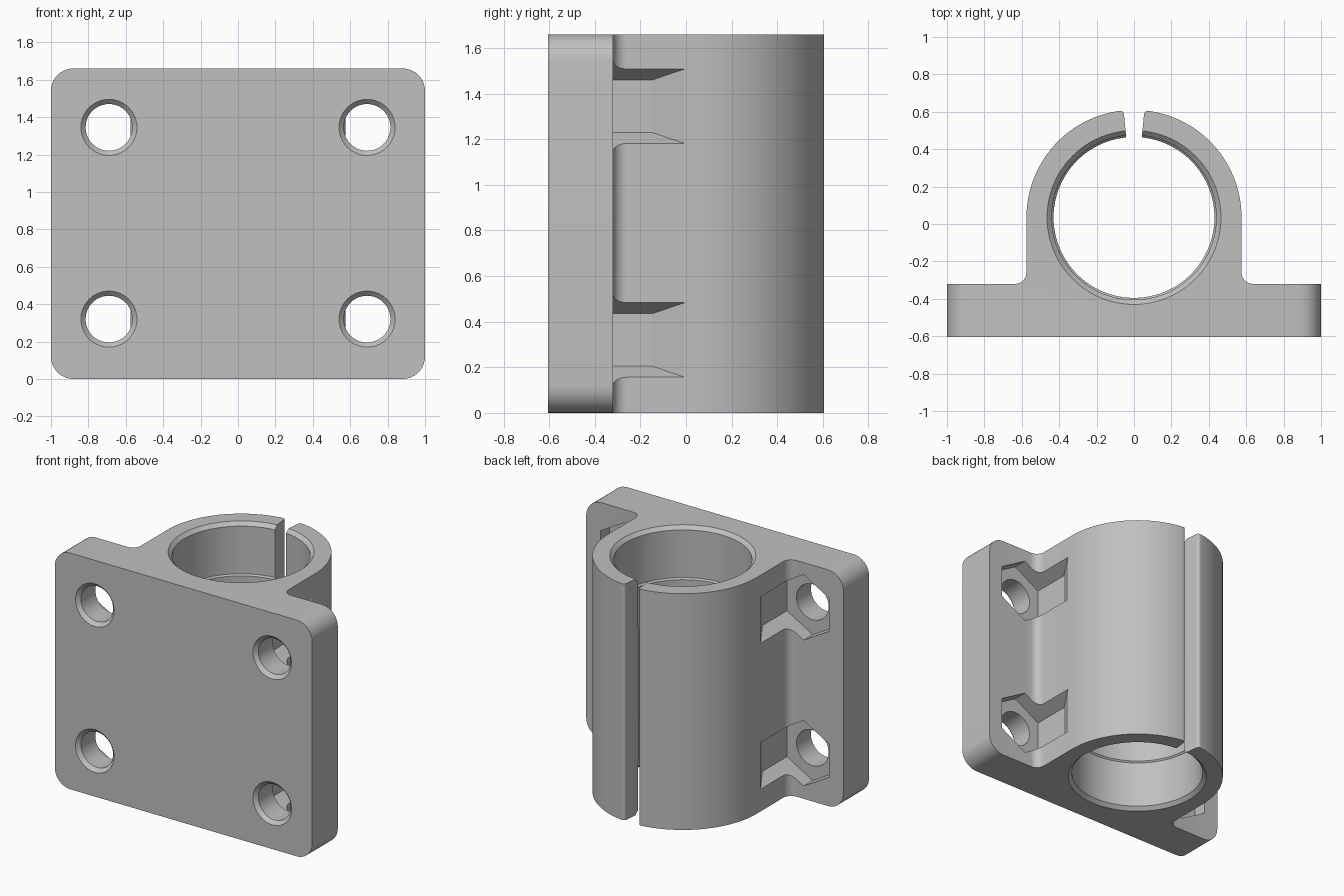
import bpy, bmesh
from math import sin, cos, pi

if "Cube" in bpy.data.objects:
    bpy.data.objects.remove(bpy.data.objects["Cube"], do_unlink=True)

HEIGHT = 1.66
FRONT, BACK = -0.605, -0.32      # base plate faces
BORE_Y = 0.035                   # bore axis
OUTER = 0.575                    # clamp outer radius


def arc(cx, cy, r, a0, a1, n):
    """Arc points, angle measured clockwise from up."""
    steps = [a0 + (a1 - a0) * i / n for i in range(n + 1)]
    return [(cx + r * sin(a), cy + r * cos(a)) for a in steps]


def ring(r, n):
    return arc(0, 0, r, 0, 2 * pi * (n - 1) / n, n - 1)


def loft(bm, loops):
    """Closed solid through equal-length loops of 3D points."""
    rows = [[bm.verts.new(p) for p in loop] for loop in loops]
    n = len(rows[0])
    bm.faces.new(rows[0])
    bm.faces.new(rows[-1])
    for a, b in zip(rows, rows[1:]):
        for i in range(n):
            j = (i + 1) % n
            bm.faces.new((a[i], a[j], b[j], b[i]))


def make(name, solids):
    bm = bmesh.new()
    for loops in solids:
        loft(bm, loops)
    bmesh.ops.recalc_face_normals(bm, faces=bm.faces)
    mesh = bpy.data.meshes.new(name)
    bm.to_mesh(mesh)
    bm.free()
    obj = bpy.data.objects.new(name, mesh)
    bpy.context.collection.objects.link(obj)
    return obj


def cut(target, tool, operation):
    mod = target.modifiers.new("cut", 'BOOLEAN')
    mod.operation = operation
    mod.solver = 'EXACT'
    mod.object = tool
    tool.hide_render = True
    bpy.context.view_layer.objects.active = target
    bpy.ops.object.modifier_apply(modifier=mod.name)
    bpy.data.objects.remove(tool, do_unlink=True)


# Body: plate and slit clamp as one profile, half of it mirrored
slit, tip = 0.097, 0.02
lean = slit + tip / (OUTER - tip)
half = [(0.38 * sin(slit), BORE_Y + 0.38 * cos(slit))]
half += arc((OUTER - tip) * sin(lean), BORE_Y + (OUTER - tip) * cos(lean),
            tip, slit - pi / 2, lean, 6)
half += arc(0, BORE_Y, OUTER, lean, pi / 2, 36)[1:]
half += arc(OUTER + 0.06, BACK + 0.06, 0.06, -pi / 2, -pi, 8)
half += [(1.1, BACK), (1.1, FRONT)]
outline = half + [(-x, y) for x, y in reversed(half)]
body = make("bearing_mount", [[[(x, y, z) for x, y in outline]
                               for z in (-0.1, HEIGHT + 0.1)]])

# Rounded plate corners
R = 0.12
rect = []
for k, (cx, cz) in enumerate([(1 - R, HEIGHT - R), (1 - R, R),
                              (R - 1, R), (R - 1, HEIGHT - R)]):
    rect += arc(cx, cz, R, k * pi / 2, (k + 1) * pi / 2, 10)
cut(body, make("corner_cutter", [[[(x, y, z) for x, z in rect]
                                  for y in (-1, 1)]]), 'INTERSECT')

# Bore with chamfered mouths and a slightly narrower middle
lower = [(0.495, -0.03), (0.44, 0.025), (0.44, 0.36), (0.43, 0.37)]
bore = lower + [(r, HEIGHT - z) for r, z in reversed(lower)]
cut(body, make("bore_cutter", [[[(x, y + BORE_Y, z) for x, y in ring(r, 96)]
                                for r, z in bore]]), 'DIFFERENCE')

# Hexagonal nut pockets with a sloped end running into the clamp wall
centres = [(s, z) for s in (-1, 1) for z in (0.32, 1.345)]
hexagon = ring(0.23, 6)
pockets = [[[(s * (0.69 + x), -0.42, z + h) for x, h in hexagon],
            [(s * (0.69 + x), -0.15 + 1.7 * (x + 0.2), z + h)
             for x, h in hexagon]] for s, z in centres]
cut(body, make("pocket_cutter", pockets), 'DIFFERENCE')

# Chamfered screw holes
screw = [(0.18, FRONT - 0.03), (0.125, FRONT + 0.025), (0.125, -0.36)]
holes = [[[(s * 0.69 + x, y, z + h) for x, h in ring(r, 40)]
          for r, y in screw] for s, z in centres]
cut(body, make("hole_cutter", holes), 'DIFFERENCE')

# Material and shading
grey = bpy.data.materials.new("light_grey")
grey.use_nodes = True
colour = (0.53, 0.53, 0.53, 1)
grey.diffuse_color = colour
grey.node_tree.nodes["Principled BSDF"].inputs["Base Color"].default_value = colour
body.data.materials.clear()
body.data.materials.append(grey)
for face in body.data.polygons:
    face.material_index = 0
bpy.ops.object.select_all(action='DESELECT')
body.select_set(True)
bpy.context.view_layer.objects.active = body
bpy.ops.object.shade_smooth_by_angle(angle=pi / 6)
